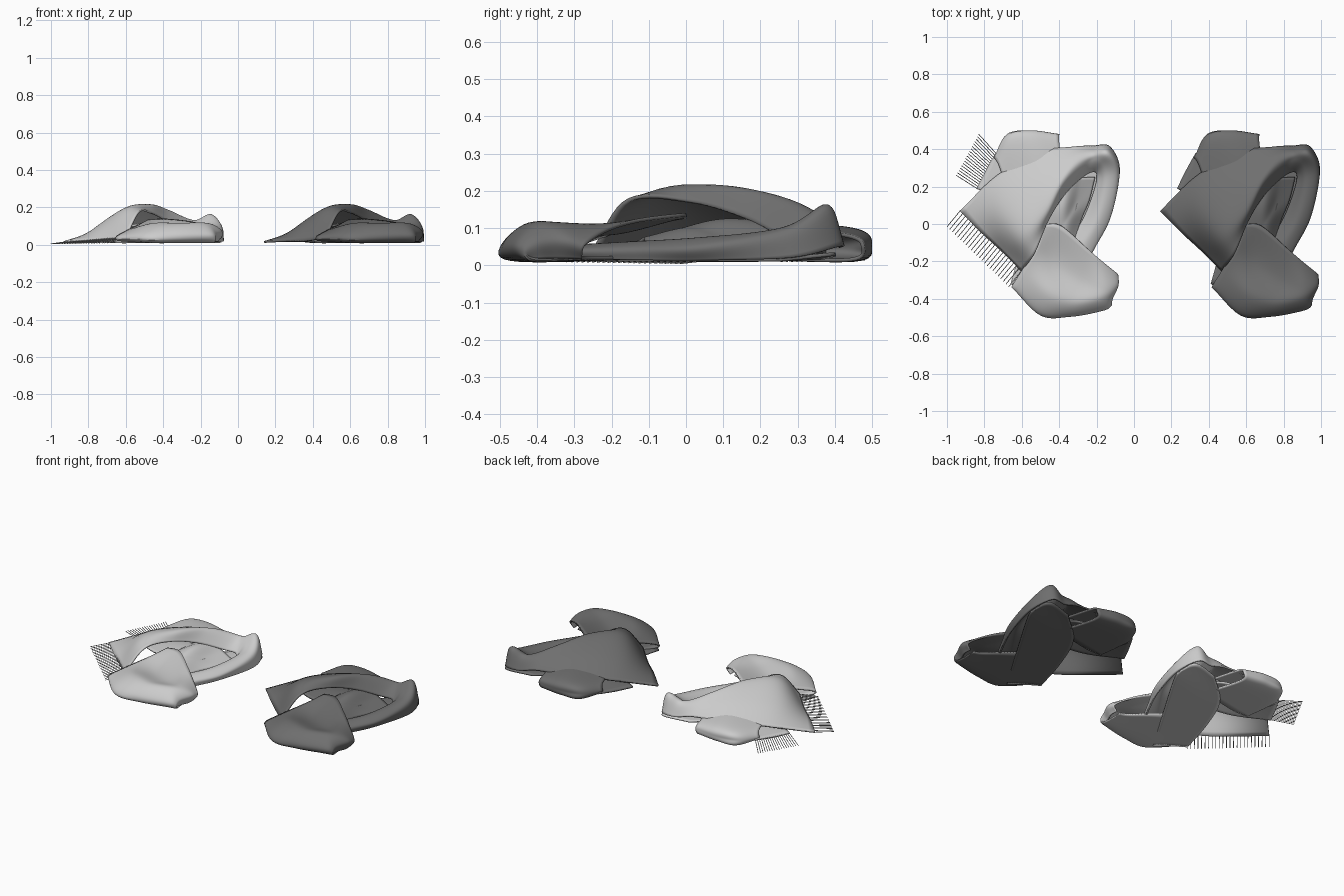
import bpy
from mathutils import Vector

SUB = 8  # spline steps between control points


def spline(pts):
    # Catmull-Rom curve through the points
    p = [2 * pts[0] - pts[1]] + pts + [2 * pts[-1] - pts[-2]]
    out = []
    for i in range(1, len(p) - 2):
        a, b, c, d = p[i - 1:i + 3]
        for k in range(SUB):
            t = k / SUB
            out.append(0.5 * (2 * b + (c - a) * t + (2 * a - 5 * b + 4 * c - d) * t * t
                              + (3 * b - a - 3 * c + d) * t ** 3))
    return out + [pts[-1]]


def sheet(name, rows, dx, mat, thick=0.01):
    # smooth cloth surface lofted through rows of control points
    rows = [spline([Vector(p) for p in r]) for r in rows]
    cols = [spline(list(c)) for c in zip(*rows)]
    n = len(cols[0])
    verts = [(p.x + dx, p.y, max(p.z, 0.012)) for c in cols for p in c]
    faces = [(i * n + j, i * n + j + 1, (i + 1) * n + j + 1, (i + 1) * n + j)
             for i in range(len(cols) - 1) for j in range(n - 1)]
    me = bpy.data.meshes.new(name)
    me.from_pydata(verts, [], faces)
    me.materials.append(mat)
    ob = bpy.data.objects.new(name, me)
    bpy.context.collection.objects.link(ob)
    sol = ob.modifiers.new("thickness", 'SOLIDIFY')
    sol.thickness, sol.offset = thick, 0
    bpy.ops.object.select_all(action='DESELECT')
    ob.select_set(True)
    bpy.context.view_layer.objects.active = ob
    bpy.ops.object.shade_smooth_by_angle()


def fringe(name, a, b, da, db, count, mat):
    # row of thin threads hanging from the hem a-b
    a, b, da, db = map(Vector, (a, b, da, db))
    cu = bpy.data.curves.new(name, 'CURVE')
    cu.dimensions = '3D'
    cu.bevel_depth, cu.bevel_resolution = 0.002, 1
    cu.use_fill_caps = True
    for i in range(count):
        t = i / (count - 1)
        s = a.lerp(b, t)
        d = da.lerp(db, t)
        sp = cu.splines.new('POLY')
        sp.points.add(2)
        for k, f in enumerate((-0.05, 0.5, 1)):
            q = s + d * f
            sp.points[k].co = (q.x, q.y, max(q.z, 0.002), 1)
    cu.materials.append(mat)
    bpy.context.collection.objects.link(bpy.data.objects.new(name, cu))


# wide end panel that bunches up, turns and becomes the right-hand loop
drape = [
    [(-.93, .07, .015), (-.82, -.04, .02), (-.71, -.14, .02), (-.60, -.25, .04)],
    [(-.73, .26, .07), (-.70, .09, .13), (-.61, -.06, .185), (-.53, -.155, .175)],
    [(-.50, .385, .09), (-.51, .22, .165), (-.475, .07, .212), (-.465, .01, .17)],
    [(-.33, .41, .08), (-.34, .34, .14), (-.37, .24, .18), (-.38, .15, .13)],
    [(-.22, .415, .05), (-.22, .38, .12), (-.25, .33, .12), (-.28, .25, .08)],
    [(-.13, .41, .05), (-.14, .38, .155), (-.18, .34, .13), (-.21, .28, .06)],
    [(-.08, .28, .02), (-.09, .27, .09), (-.15, .25, .09), (-.20, .22, .04)],
    [(-.14, .05, .015), (-.13, .04, .05), (-.19, .04, .07), (-.26, .05, .03)],
    [(-.22, -.13, .015), (-.22, -.13, .045), (-.28, -.12, .06), (-.35, -.10, .03)],
    [(-.34, -.34, .02), (-.33, -.33, .04), (-.40, -.31, .05), (-.48, -.27, .03)],
]
# cloth folded over at the front, closed down to the ground on the right
front_fold = [
    [(-.45, -.10, .02), (-.62, -.30, .02), (-.65, -.33, .04), (-.60, -.25, .07), (-.52, -.12, .11), (-.48, 0, .13)],
    [(-.38, -.10, .02), (-.47, -.44, .015), (-.50, -.475, .05), (-.46, -.37, .11), (-.42, -.21, .085), (-.39, -.01, .135)],
    [(-.28, -.17, .02), (-.33, -.44, .015), (-.34, -.49, .05), (-.33, -.42, .11), (-.28, -.30, .095), (-.25, -.13, .12)],
    [(-.18, -.26, .02), (-.19, -.42, .015), (-.17, -.46, .05), (-.18, -.41, .105), (-.16, -.34, .11), (-.16, -.21, .095)],
    [(-.14, -.28, .02), (-.13, -.41, .015), (-.125, -.435, .04), (-.12, -.40, .065), (-.09, -.33, .07), (-.09, -.27, .055)],
    [(-.14, -.28, .018), (-.14, -.39, .015), (-.135, -.42, .018), (-.13, -.38, .02), (-.11, -.33, .02), (-.11, -.28, .02)],
]
# cloth folded over at the back
back_fold = [
    [(-.70, .15, .02), (-.72, .31, .02), (-.745, .35, .04), (-.72, .31, .07), (-.66, .12, .08)],
    [(-.60, .15, .02), (-.66, .44, .015), (-.68, .47, .05), (-.65, .43, .09), (-.57, .15, .10)],
    [(-.45, .18, .02), (-.54, .45, .015), (-.55, .495, .05), (-.54, .45, .095), (-.45, .18, .12)],
    [(-.35, .20, .02), (-.41, .44, .015), (-.40, .475, .05), (-.40, .43, .08), (-.37, .22, .10)],
]
# flat layer lying on the ground beneath everything
ground_layer = [
    [(-.50, -.43, .015), (-.58, -.37, .015), (-.66, -.32, .015)],
    [(-.30, -.10, .015), (-.43, -.05, .015), (-.58, -.05, .015)],
    [(-.11, .22, .015), (-.27, .21, .015), (-.47, .19, .015)],
    [(-.09, .30, .02), (-.12, .40, .03), (-.28, .37, .02)],
]
# second end, emerging on the left
tail = [
    [(-.74, .38, .035), (-.79, .29, .03), (-.84, .19, .03)],
    [(-.58, .34, .05), (-.61, .20, .06), (-.65, .08, .04)],
    [(-.40, .28, .07), (-.41, .14, .09), (-.46, .01, .06)],
    [(-.30, .16, .05), (-.31, .08, .07), (-.36, -.06, .05)],
]
# crumpled layer seen inside the loop
inner_fold = [
    [(-.46, .24, .08), (-.36, .25, .11), (-.28, .25, .07), (-.21, .25, .03)],
    [(-.47, .08, .08), (-.38, .10, .12), (-.31, .12, .07), (-.24, .13, .03)],
    [(-.48, -.05, .06), (-.40, -.03, .09), (-.35, .01, .09), (-.29, .01, .03)],
    [(-.48, -.15, .06), (-.42, -.13, .06), (-.37, -.11, .07), (-.32, -.12, .03)],
]
parts = {"draped_end": drape, "front_fold": front_fold, "back_fold": back_fold,
         "ground_layer": ground_layer, "tail_end": tail, "inner_fold": inner_fold}

# fringed light scarf on the left, plain dark scarf on the right
for label, dx, grey in (("light_scarf", 0, .6), ("dark_scarf", 1.07, .16)):
    mat = bpy.data.materials.new(label + "_cloth")
    mat.diffuse_color = (grey, grey, grey, 1)
    for part, rows in parts.items():
        sheet(label + "_" + part, rows, dx, mat)
    if dx == 0:
        fringe("front_fringe", drape[0][0], drape[0][-1], (-.07, -.085, -.01),
               (-.07, -.085, -.03), 24, mat)
        fringe("back_fringe", tail[0][0], tail[0][-1], (-.09, .10, -.02),
               (-.11, .07, -.02), 18, mat)
